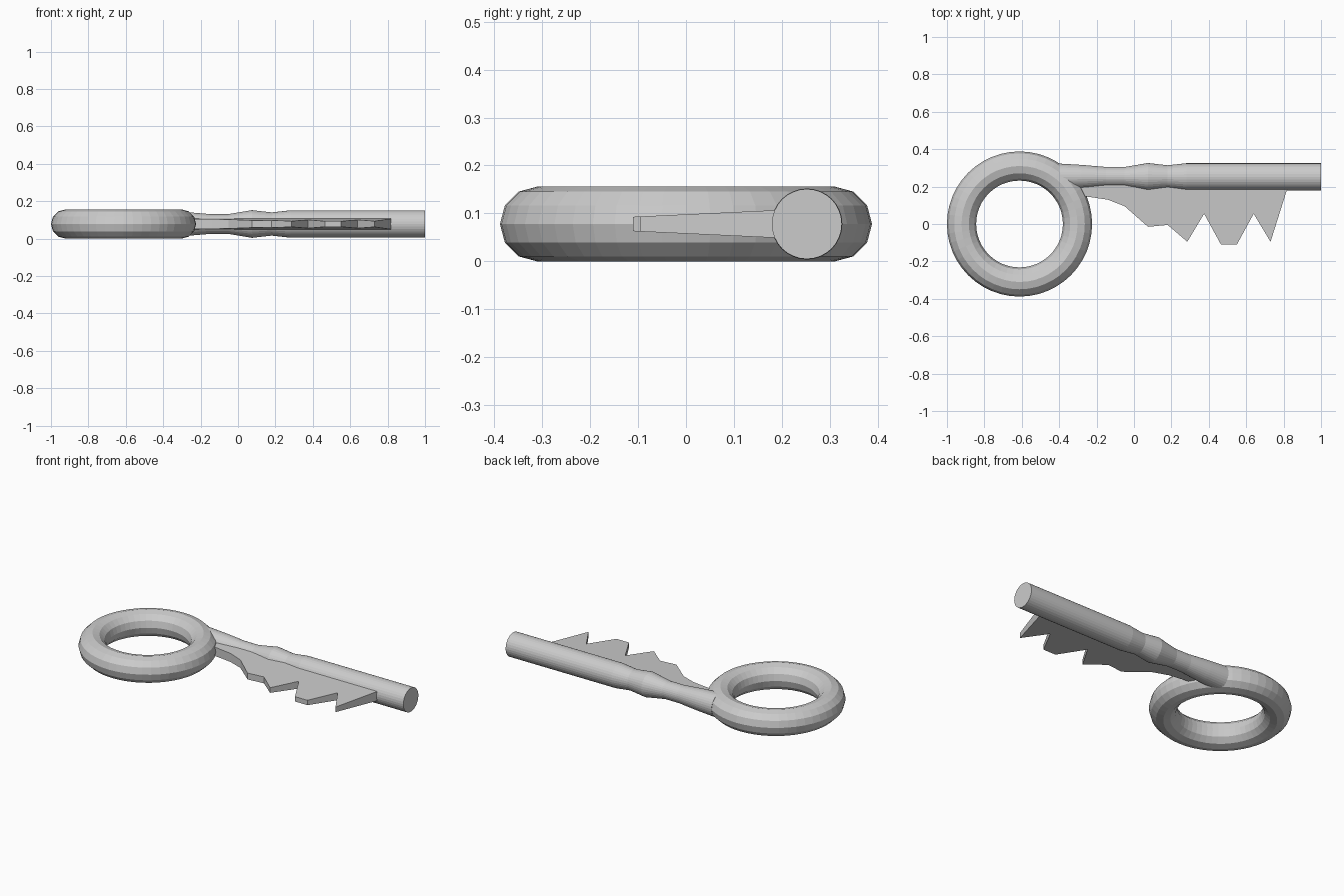
import bpy, bmesh
from math import sin, cos, tau

if "Cube" in bpy.data.objects:
    bpy.data.objects.remove(bpy.data.objects["Cube"])

ZC = 0.078    # mid height of the key
YS = 0.252    # shaft axis


def make_object(name, bm):
    bmesh.ops.recalc_face_normals(bm, faces=bm.faces)
    mesh = bpy.data.meshes.new(name)
    bm.to_mesh(mesh)
    bm.free()
    obj = bpy.data.objects.new(name, mesh)
    bpy.context.collection.objects.link(obj)
    return obj


# Ring handle
bpy.ops.mesh.primitive_torus_add(
    location=(-0.612, 0, ZC), major_segments=48, minor_segments=12,
    major_radius=0.31, minor_radius=0.078)
bpy.context.object.name = "ring_handle"

# Turned shaft: (x, radius) profile swept around its axis
profile = [(-0.4, 0.071), (-0.28, 0.064), (-0.15, 0.053), (-0.05, 0.053),
           (0.075, 0.074), (0.18, 0.062), (0.28, 0.073), (1.0, 0.073)]
SIDES = 32
bm = bmesh.new()
rings = [[bm.verts.new((x, YS + r * cos(tau * i / SIDES), ZC + r * sin(tau * i / SIDES)))
          for i in range(SIDES)] for x, r in profile]
for a, b in zip(rings, rings[1:]):
    for i in range(SIDES):
        j = (i + 1) % SIDES
        bm.faces.new((a[i], a[j], b[j], b[i]))
bm.faces.new(rings[0])
bm.faces.new(rings[-1])
make_object("shaft", bm)

# Toothed bit: thickness tapers away from the shaft
teeth = [(-0.3, 0.15), (-0.24, 0.145), (-0.14, 0.13), (-0.05, 0.095), (0.075, -0.015),
         (0.18, -0.005), (0.285, -0.095), (0.375, 0.055), (0.465, -0.11),
         (0.55, -0.11), (0.64, 0.055), (0.73, -0.095), (0.82, 0.19)]
TOP = 0.24


def half_thickness(y):
    return 0.015 + (y + 0.11) * 0.0465


bm = bmesh.new()
columns = [[bm.verts.new((x, y, ZC + s * half_thickness(y)))
            for y, s in ((tip, -1), (TOP, -1), (TOP, 1), (tip, 1))] for x, tip in teeth]
for a, b in zip(columns, columns[1:]):
    for i in range(4):
        j = (i + 1) % 4
        bm.faces.new((a[i], a[j], b[j], b[i]))
bm.faces.new(columns[0])
bm.faces.new(columns[-1])
make_object("toothed_bit", bm)
